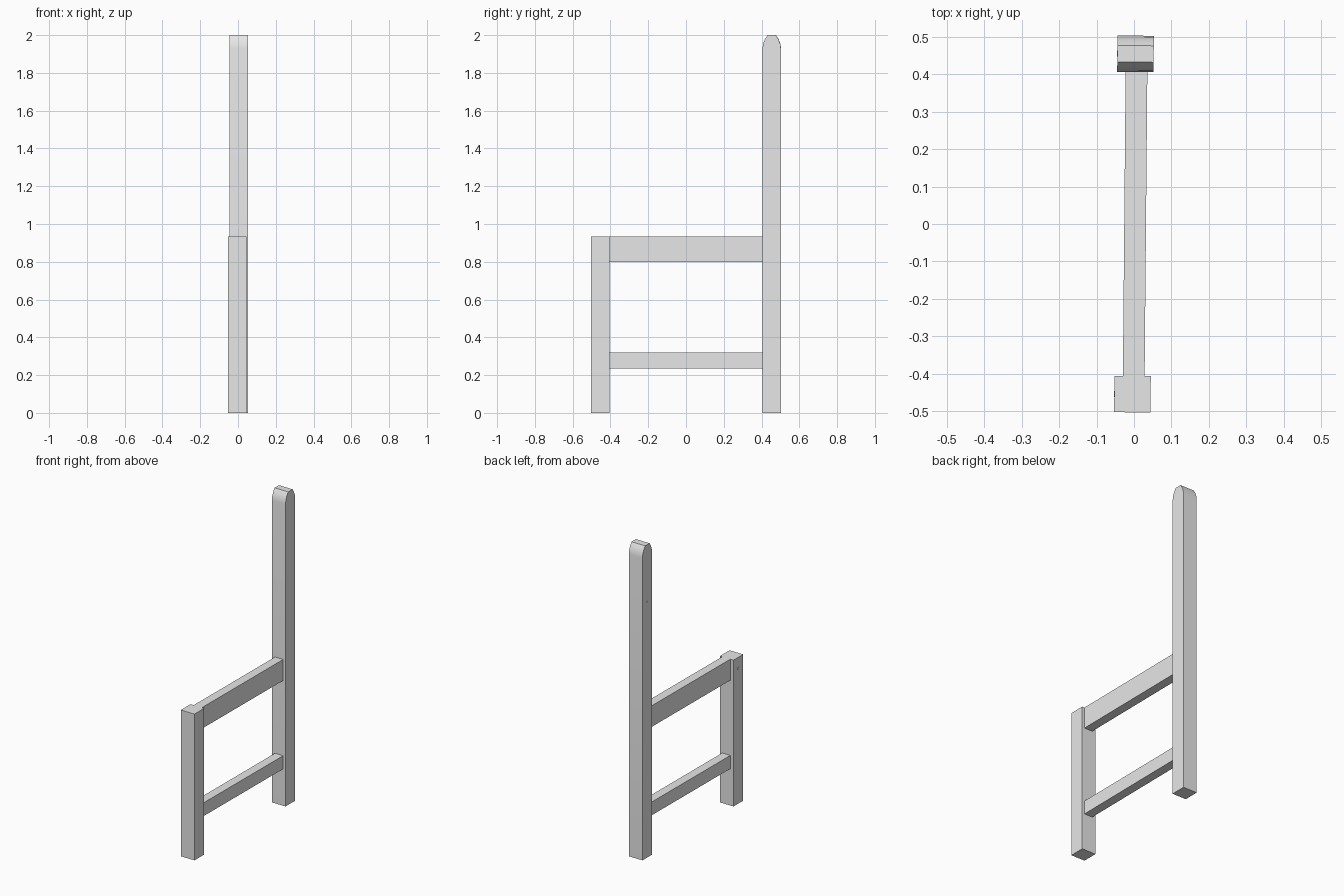
import bpy, bmesh, math
from mathutils import Matrix

cube = bpy.data.objects.get("Cube")
if cube:
    bpy.data.objects.remove(cube, do_unlink=True)

grey = bpy.data.materials.new("plain grey")
grey.use_nodes = True
grey.diffuse_color = (0.8, 0.8, 0.8, 1)
grey.node_tree.nodes["Principled BSDF"].inputs["Base Color"].default_value = (0.8, 0.8, 0.8, 1)

SKEW = Matrix.Rotation(-0.009, 4, 'Z')   # the frame stands very slightly turned
HALF = 0.0485                            # half thickness of a post
POST_Y = 0.454                           # post centre line


def finish(name, bm):
    bmesh.ops.recalc_face_normals(bm, faces=bm.faces)
    bm.transform(SKEW)
    mesh = bpy.data.meshes.new(name)
    bm.to_mesh(mesh)
    bm.free()
    mesh.materials.append(grey)
    obj = bpy.data.objects.new(name, mesh)
    bpy.context.collection.objects.link(obj)
    return obj


def side_profile(name, points, x_mid, half_width):
    """Extrude a (y, z) outline across x."""
    bm = bmesh.new()
    face = bm.faces.new([bm.verts.new((x_mid - half_width, y, z)) for y, z in points])
    ext = bmesh.ops.extrude_face_region(bm, geom=[face])
    moved = [v for v in ext["geom"] if isinstance(v, bmesh.types.BMVert)]
    bmesh.ops.translate(bm, verts=moved, vec=(2 * half_width, 0, 0))
    return finish(name, bm)


def rectangle(y0, y1, z0, z1):
    return [(y0, z0), (y1, z0), (y1, z1), (y0, z1)]


def peg(name, y, z):
    """Small flush peg on the inner face of a post."""
    bm = bmesh.new()
    place = Matrix.Translation((-HALF, y, z)) @ Matrix.Rotation(math.pi / 2, 4, 'Y')
    bmesh.ops.create_cone(bm, cap_ends=True, segments=8, radius1=0.008,
                          radius2=0.008, depth=0.002, matrix=place)
    finish(name, bm)


# Posts: square front post, tall back post with a rounded, flat-topped head
side_profile("front_post", rectangle(-POST_Y - HALF, -POST_Y + HALF, 0, 0.935), 0, HALF)

head = [(HALF, 1.93), (0.045, 1.955), (0.035, 1.98), (0.022, 2.0)]
outline = [(HALF, 0)] + head + [(-y, z) for y, z in reversed(head)] + [(-HALF, 0)]
back_post = side_profile("back_post", [(POST_Y + y, z) for y, z in outline], 0, HALF)
bpy.ops.object.select_all(action='DESELECT')
back_post.select_set(True)
bpy.context.view_layer.objects.active = back_post
bpy.ops.object.shade_smooth_by_angle(angle=math.radians(29))

# Rails between the posts
inner = POST_Y - HALF
for name, z0, z1 in (("seat_rail", 0.80, 0.935), ("lower_rail", 0.235, 0.32)):
    side_profile(name, rectangle(-inner, inner, z0, z1), 0.003, 0.029)

# Pegs
peg("front_peg", -POST_Y, 0.865)
peg("back_peg", POST_Y, 1.63)
